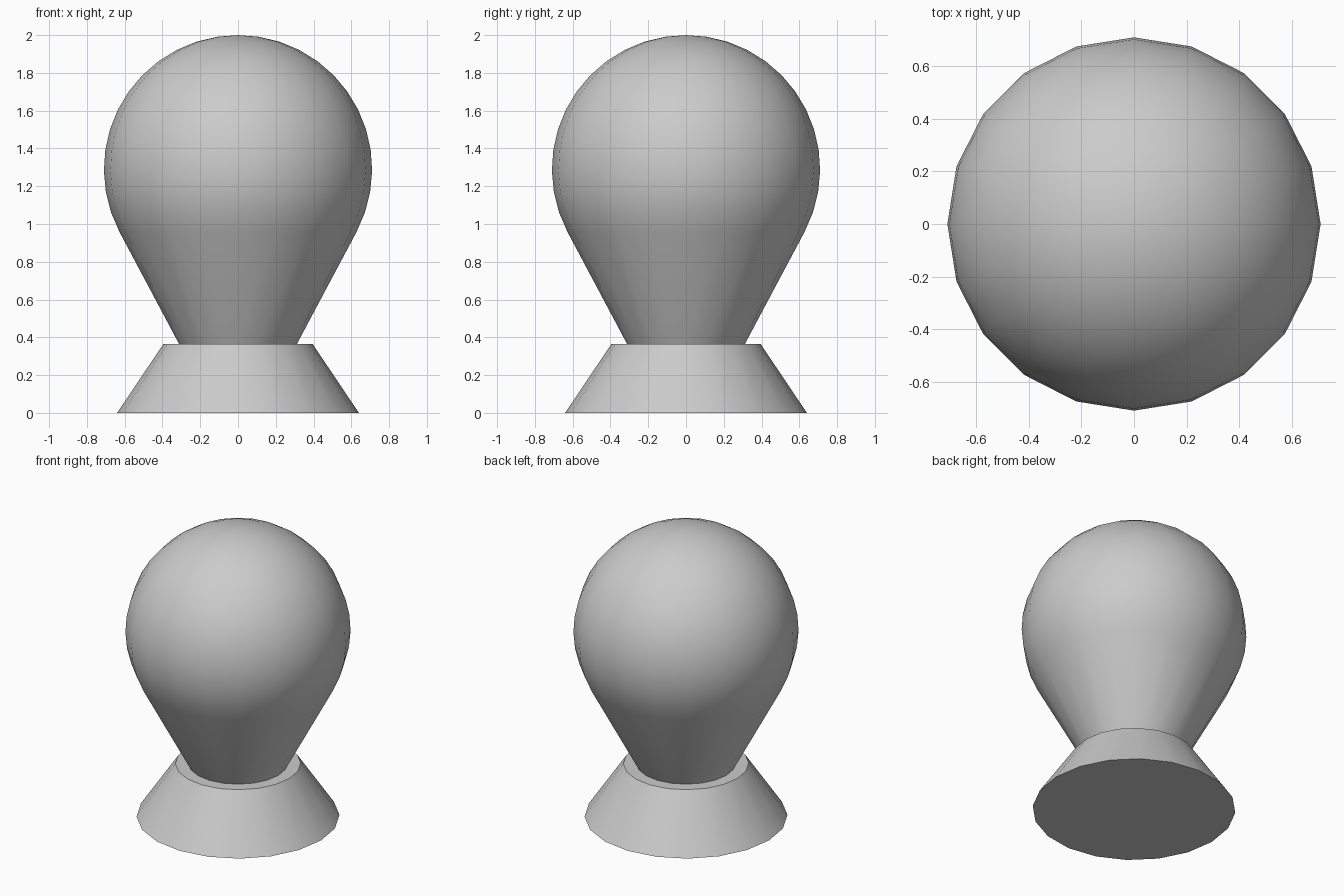
import bpy, bmesh, math

if "Cube" in bpy.data.objects:
    bpy.data.objects.remove(bpy.data.objects["Cube"])

SIDES = 20


def lathe(name, profile):
    """Revolve (radius, z) points into a closed solid."""
    bm = bmesh.new()
    rings = []
    for r, z in profile:
        if r < 1e-5:
            rings.append([bm.verts.new((0, 0, z))])
        else:
            rings.append([bm.verts.new((r * math.cos(math.tau * i / SIDES),
                                        r * math.sin(math.tau * i / SIDES), z))
                          for i in range(SIDES)])
    for low, high in zip(rings, rings[1:]):
        for i in range(SIDES):
            j = (i + 1) % SIDES
            if len(high) == 1:
                bm.faces.new((low[i], low[j], high[0]))
            else:
                bm.faces.new((low[i], low[j], high[j], high[i]))
    for ring in (rings[0], rings[-1]):
        if len(ring) > 1:
            bm.faces.new(ring)
    bmesh.ops.recalc_face_normals(bm, faces=bm.faces)
    mesh = bpy.data.meshes.new(name)
    bm.to_mesh(mesh)
    bm.free()
    obj = bpy.data.objects.new(name, mesh)
    bpy.context.collection.objects.link(obj)
    bpy.ops.object.select_all(action='DESELECT')
    obj.select_set(True)
    bpy.context.view_layer.objects.active = obj
    bpy.ops.object.shade_smooth_by_angle(angle=math.radians(30))
    return obj


# flared foot
lathe("base", [(0.64, 0.0), (0.395, 0.365)])

# tapered neck running tangent into the round head
R, CZ, STEPS = 0.71, 1.29, 13
start = -28
head = [(0.312, 0.365)]
for k in range(STEPS + 1):
    a = math.radians(start + (90 - start) * k / STEPS)
    head.append((R * math.cos(a), CZ + R * math.sin(a)))
lathe("bulb", head)
